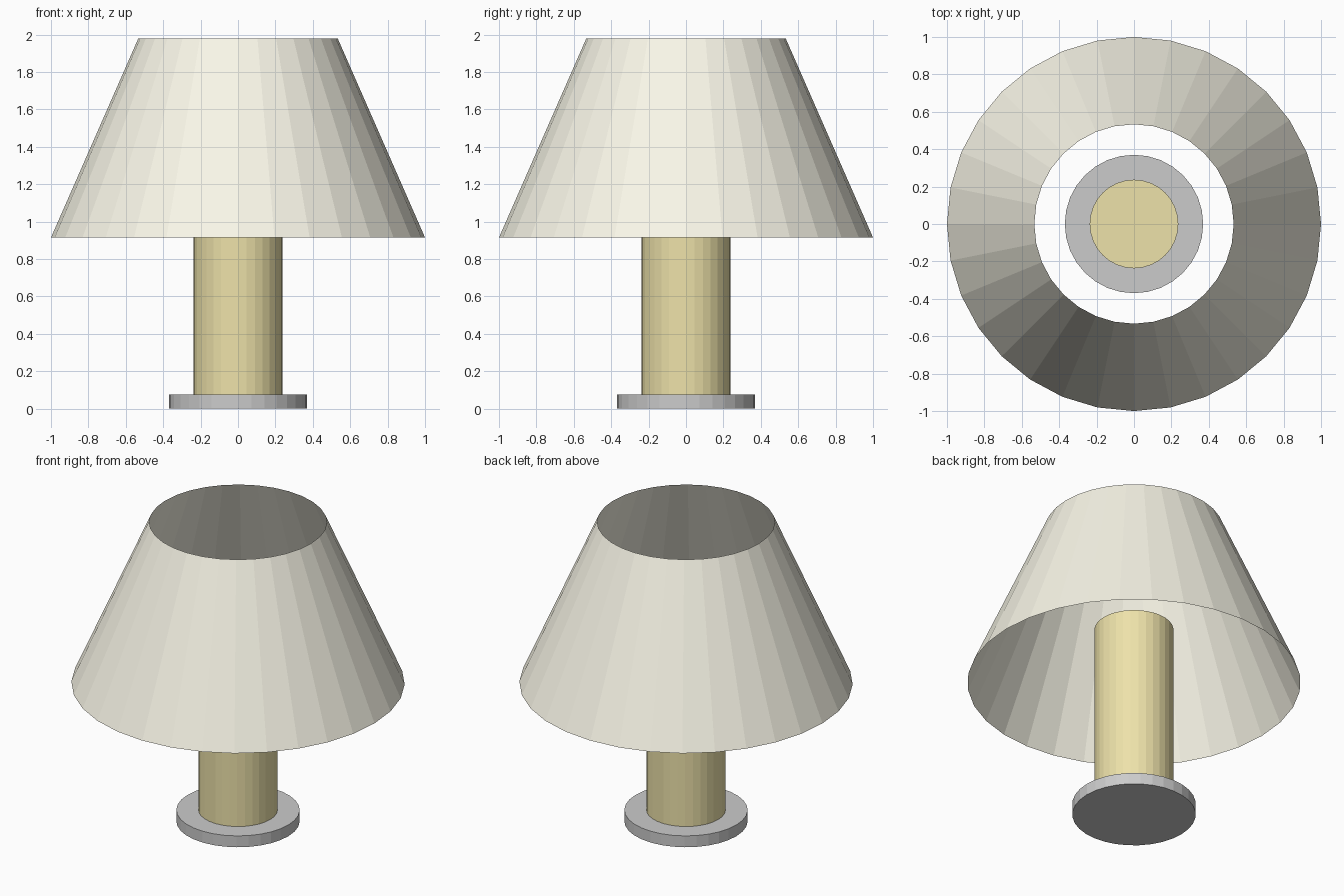
import bpy

if "Cube" in bpy.data.objects:
    bpy.data.objects.remove(bpy.data.objects["Cube"])

SIDES = 32


def finish(name, color=None):
    obj = bpy.context.object
    obj.name = obj.data.name = name
    if color:
        mat = bpy.data.materials.new(name + "_color")
        mat.diffuse_color = (*color, 1)
        mat.use_nodes = True
        mat.node_tree.nodes["Principled BSDF"].inputs["Base Color"].default_value = mat.diffuse_color
        obj.data.materials.append(mat)
    return obj


def cylinder(name, radius, z0, z1, color=None):
    bpy.ops.mesh.primitive_cylinder_add(
        vertices=SIDES, radius=radius, depth=z1 - z0, location=(0, 0, (z0 + z1) / 2))
    return finish(name, color)


# Flat round foot
cylinder("base", 0.37, 0.0, 0.075)

# Brass-coloured column, ending inside the shade
cylinder("stem", 0.237, 0.075, 1.28, (0.85, 0.76, 0.40))

# Open, single-surface conical shade
z0, z1 = 0.915, 1.98
bpy.ops.mesh.primitive_cone_add(
    vertices=SIDES, radius1=1.0, radius2=0.533, depth=z1 - z0,
    end_fill_type='NOTHING', location=(0, 0, (z0 + z1) / 2))
finish("shade", (0.95, 0.93, 0.81))
